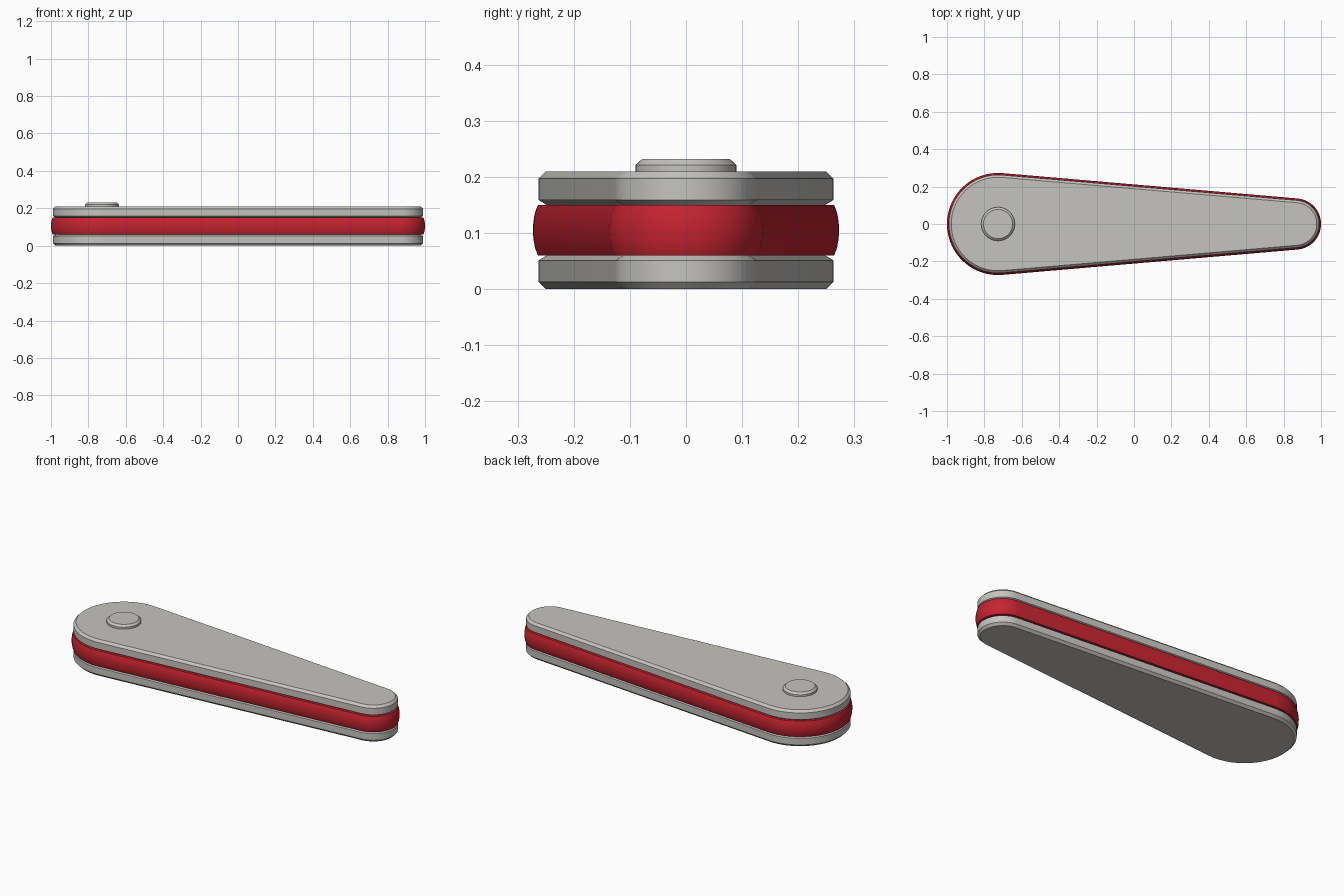
import bpy, bmesh, math

if "Cube" in bpy.data.objects:
    bpy.data.objects.remove(bpy.data.objects["Cube"])

R1, R2 = 0.273, 0.137          # big and small end radius
C1, C2 = -1 + R1, 1 - R2       # end centres on x
N = 32                         # segments per end arc


def material(name, rgb):
    m = bpy.data.materials.new(name)
    m.diffuse_color = (*rgb, 1)
    m.use_nodes = True
    m.node_tree.nodes["Principled BSDF"].inputs["Base Color"].default_value = m.diffuse_color
    return m


def teardrop(inset):
    """Outline of two circles joined by their tangents, shrunk by inset."""
    a = math.acos((R1 - R2) / (C2 - C1))
    pts = []
    for cx, r, start, sweep in ((C2, R2, -a, 2 * a),
                                (C1, R1, a, 2 * math.pi - 2 * a)):
        for i in range(N + 1):
            t = start + sweep * i / N
            pts.append((cx + (r - inset) * math.cos(t), (r - inset) * math.sin(t)))
    return pts


def circle(radius):
    return [(C1 + radius * math.cos(2 * math.pi * i / 48),
             radius * math.sin(2 * math.pi * i / 48)) for i in range(48)]


def loft(name, outline, profile, mat, angle):
    """Stack outlines at (size, z) steps into a capped solid."""
    bm = bmesh.new()
    rings = [[bm.verts.new((x, y, z)) for x, y in outline(s)] for s, z in profile]
    n = len(rings[0])
    for lo, hi in zip(rings, rings[1:]):
        for i in range(n):
            j = (i + 1) % n
            bm.faces.new((lo[i], lo[j], hi[j], hi[i]))
    bm.faces.new(rings[0][::-1])
    bm.faces.new(rings[-1])
    me = bpy.data.meshes.new(name)
    bm.to_mesh(me)
    bm.free()
    me.materials.append(mat)
    ob = bpy.data.objects.new(name, me)
    bpy.context.collection.objects.link(ob)
    bpy.ops.object.select_all(action='DESELECT')
    ob.select_set(True)
    bpy.context.view_layer.objects.active = ob
    bpy.ops.object.shade_smooth_by_angle(angle=math.radians(angle))
    return ob


grey = material("warm grey", (0.56, 0.55, 0.52))
red = material("red", (0.56, 0.017, 0.03))

# chamfered cover plates, mirrored about the middle height
plate = [(0.023, 0.0), (0.01, 0.013), (0.01, 0.051), (0.025, 0.06)]
loft("bottom_plate", teardrop, plate, grey, 30)
loft("top_plate", teardrop, [(s, 0.21 - z) for s, z in reversed(plate)], grey, 30)

# softly bulged red core
core = [(0.009, 0.06), (0.004, 0.073), (0.001, 0.089), (0, 0.105),
        (0.001, 0.121), (0.004, 0.137), (0.009, 0.15)]
loft("core", teardrop, core, red, 30)

# round pivot button on the wide end
loft("pivot_button", circle, [(0.09, 0.205), (0.09, 0.221), (0.078, 0.232)], grey, 30)
